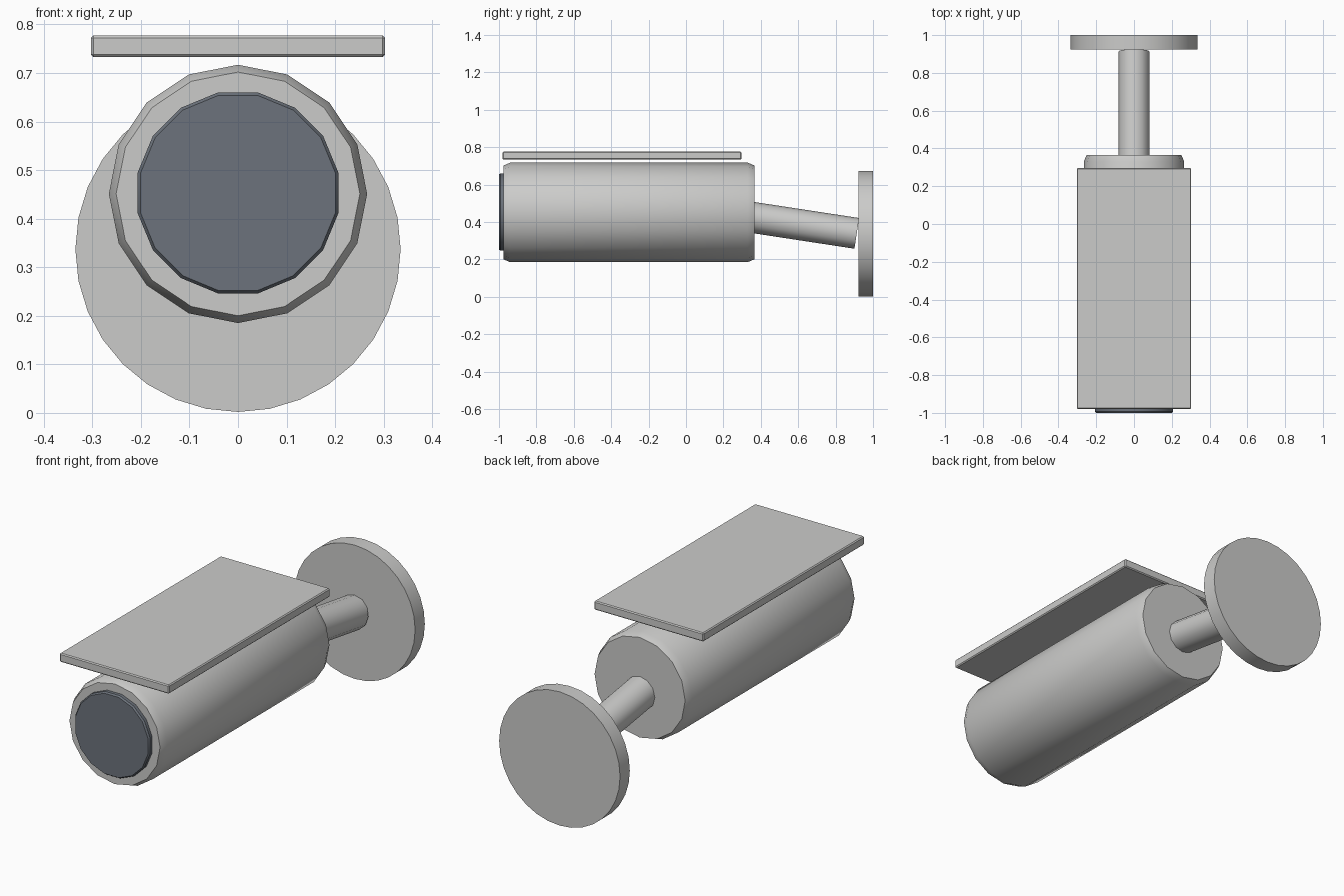
import bpy, bmesh, math
from mathutils import Vector

cube = bpy.data.objects.get("Cube")
if cube:
    bpy.data.objects.remove(cube, do_unlink=True)


def material(name, rgb, roughness):
    mat = bpy.data.materials.new(name)
    mat.use_nodes = True
    mat.diffuse_color = (*rgb, 1)
    shader = next(n for n in mat.node_tree.nodes if n.type == "BSDF_PRINCIPLED")
    shader.inputs["Base Color"].default_value = (*rgb, 1)
    shader.inputs["Roughness"].default_value = roughness
    return mat


housing_grey = material("housing grey", (0.6, 0.6, 0.59), 0.5)
glass_dark = material("dark glass", (0.15, 0.17, 0.2), 0.5)


def finish(name, bm, mat, smooth=True):
    bmesh.ops.recalc_face_normals(bm, faces=bm.faces)
    mesh = bpy.data.meshes.new(name)
    bm.to_mesh(mesh)
    bm.free()
    obj = bpy.data.objects.new(name, mesh)
    bpy.context.collection.objects.link(obj)
    mesh.materials.append(mat)
    if smooth:
        bpy.ops.object.select_all(action="DESELECT")
        obj.select_set(True)
        bpy.context.view_layer.objects.active = obj
        bpy.ops.object.shade_smooth_by_angle(angle=math.radians(35))
    return obj


def turned(name, start, end, profile, sides, mat, phase=0.0):
    """Capped solid of revolution; profile holds (distance from start, radius)."""
    start = Vector(start)
    axis = (Vector(end) - start).normalized()
    side = Vector((1, 0, 0))
    up = side.cross(axis)
    bm = bmesh.new()
    rings = []
    for dist, radius in profile:
        ring = []
        for i in range(sides):
            a = math.tau * (i + phase) / sides
            ring.append(bm.verts.new(start + axis * dist
                        + radius * (math.cos(a) * side + math.sin(a) * up)))
        rings.append(ring)
    for a, b in zip(rings, rings[1:]):
        for i in range(sides):
            j = (i + 1) % sides
            bm.faces.new((a[i], a[j], b[j], b[i]))
    bm.faces.new(rings[0])
    bm.faces.new(rings[-1])
    return finish(name, bm, mat)


# Camera housing with chamfered ends
turned("housing", (0, -0.975, 0.451), (0, 0.365, 0.451),
       [(0, 0.251), (0.035, 0.266), (1.305, 0.266), (1.34, 0.251)], 16, housing_grey)

# Dark lens window standing slightly proud of the housing
turned("lens_window", (0, -1, 0.453), (0, -0.97, 0.453),
       [(0, 0.205), (0.008, 0.211), (0.03, 0.211)], 16, glass_dark, 0.5)

# Tilted support arm, running into the back of the housing
arm_start, arm_end = Vector((0, 0.33, 0.428)), Vector((0, 0.913, 0.339))
turned("support_arm", arm_start, arm_end,
       [(0, 0.083), ((arm_end - arm_start).length, 0.083)], 12, housing_grey)

# Round wall mount
turned("wall_mount", (0, 0.923, 0.337), (0, 1, 0.337),
       [(0, 0.335), (0.077, 0.335)], 32, housing_grey)

# Flat sun shield floating above the housing
bm = bmesh.new()
bmesh.ops.create_cube(bm, size=1)
bmesh.ops.scale(bm, vec=(0.606, 1.276, 0.044), verts=bm.verts)
bmesh.ops.translate(bm, vec=(0, -0.342, 0.755), verts=bm.verts)
bmesh.ops.bevel(bm, geom=bm.edges[:], offset=0.005, segments=1, affect="EDGES")
finish("sun_shield", bm, housing_grey, smooth=False)
